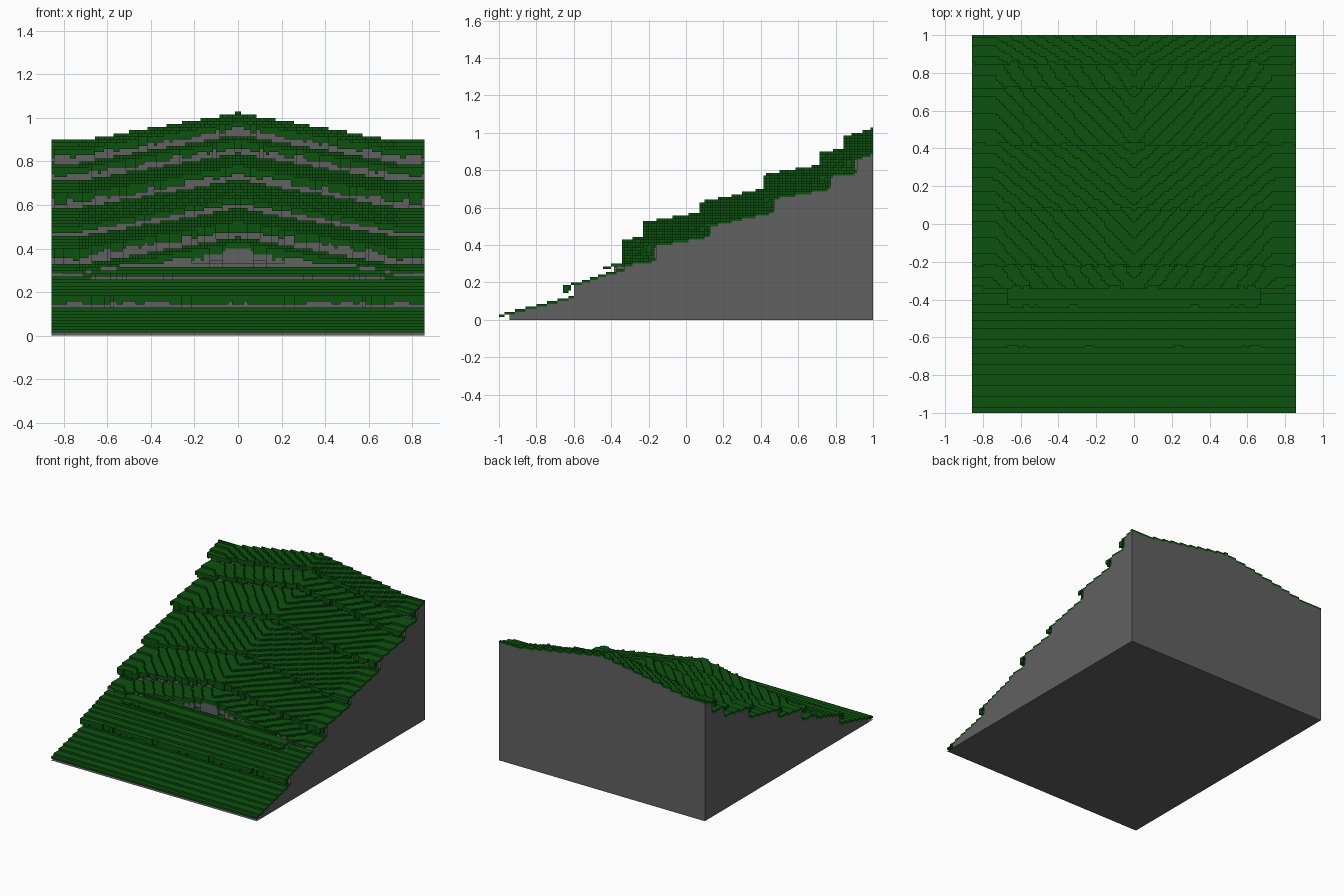
import bpy, random
from collections import defaultdict

if "Cube" in bpy.data.objects:
    bpy.data.objects.remove(bpy.data.objects["Cube"])

random.seed(4)
U = 1 / 70                 # size of one block
NX, NY = 60, 140           # half width and depth in blocks

# Terraces: lip y, height at lip, end y, height at end, on the central ridge?
TERRACES = [
    (-1.00, 0.03, -0.65, 0.115, False),
    (-0.65, 0.18, -0.44, 0.245, False),
    (-0.44, 0.285, -0.34, 0.305, False),
    (-0.34, 0.30, -0.23, 0.315, True),
    (-0.23, 0.395, 0.07, 0.445, True),
    (0.07, 0.50, 0.42, 0.575, True),
    (0.42, 0.65, 0.72, 0.70, True),
    (0.72, 0.77, 0.84, 0.785, True),
    (0.84, 0.85, 1.00, 0.895, True),
]


def height(t, x, y):
    y0, z0, y1, z1, ridge = t
    z = z0 + (z1 - z0) * (y - y0) / (y1 - y0)
    if ridge:
        z += 0.13 * max(0, 1 - abs(x) / 0.74)
    return max(0, round(z / U))


def fringe():
    """Ragged lip: tooth length and setback per block, mirrored in x."""
    out = []
    while len(out) < NX:
        n = random.choice((1, 2, 2, 3, 4))
        out += [(random.choice((0, 0, 1, 1, 2)), random.choice((0, 0, 0, 0, 1)))] * n
    return out


FRINGES = [fringe() for _ in TERRACES]


def column(i):
    """Block spans (low, high, lowest grass level) for every y at one x."""
    x = (i + 0.5) * U
    a = min(abs(i), abs(i + 1))
    lips = []
    for k, t in enumerate(TERRACES):
        if k == 2 and abs(x) > 0.67:
            continue
        setback = 0 if k == 0 else FRINGES[k][a][1]
        lips.append((round((t[0] + 1) / U) + setback, t, FRINGES[k][a][0]))
    cells = []
    for j in range(NY):
        y = (j + 0.5) * U - 1
        n = max(n for n, l in enumerate(lips) if l[0] <= j)
        j0, t, tooth = lips[n]
        top, back = height(t, x, y), j - j0
        ground = height(lips[n - 1][1], x, y) if n else 0
        gap = 0
        if back < 4 and top - ground >= 2:
            gap = 2 if back < 2 else 1
            gap = min(gap, top - ground - 1)
        if gap:
            # overhanging lip above a shallow undercut
            depth = 2 + tooth if back < 2 else 1
            low = max(ground + gap, top - depth) if top - ground < 7 else ground + gap
            spans = [(low, top, max(low, top - depth))]
            if ground > 0:
                spans.insert(0, (0, ground, ground - 1))
        else:
            spans = [(0, top, top - 1)]
        cells.append(spans)
    return cells


GRID = {i: column(i) for i in range(-NX, NX)}
meshes = {"grass": [], "rock": []}


def solid(i, j):
    if not (-NX <= i < NX and 0 <= j < NY):
        return set()
    return {z for lo, hi, g in GRID[i][j] for z in range(lo, hi)}


SOLID = {(i, j): solid(i, j) for i in range(-NX, NX) for j in range(NY)}


def quad(kind, pts):
    meshes[kind].append([(x * U, y * U - 1, z * U) for x, y, z in pts])


# Collect exposed faces; those facing y or z are later merged along x
rows = defaultdict(list)
for i in range(-NX, NX):
    for j in range(NY):
        for lo, hi, g in GRID[i][j]:
            rows["top", j, hi, "grass"].append(i)
            if lo > 0:
                rows["under", j, lo, "grass" if lo >= g else "rock"].append(i)
            for name, dj in (("front", -1), ("back", 1)):
                other = SOLID.get((i, j + dj), set())
                for z in range(lo, hi):
                    if z not in other:
                        rows[name, j, z, "grass" if z >= g else "rock"].append(i)
            for d in (-1, 1):
                other = SOLID.get((i + d, j), set())
                x = i if d < 0 else i + 1
                for a, b, kind in ((lo, g, "rock"), (g, hi, "grass")):
                    start = None
                    for z in range(a, b + 1):
                        show = z < b and z not in other
                        if show and start is None:
                            start = z
                        if not show and start is not None:
                            p = [(x, j, start), (x, j + 1, start), (x, j + 1, z), (x, j, z)]
                            quad(kind, p if d > 0 else p[::-1])
                            start = None

for (name, j, z, kind), xs in rows.items():
    xs = sorted(xs)
    a = 0
    for n in range(len(xs)):
        if n + 1 < len(xs) and xs[n + 1] == xs[n] + 1:
            continue
        l, r = xs[a], xs[n] + 1
        a = n + 1
        if name in ("top", "under"):
            p = [(l, j, z), (r, j, z), (r, j + 1, z), (l, j + 1, z)]
            quad(kind, p if name == "top" else p[::-1])
        else:
            y = j if name == "front" else j + 1
            p = [(l, y, z), (r, y, z), (r, y, z + 1), (l, y, z + 1)]
            quad(kind, p if name == "front" else p[::-1])

# Flat base of the hill
quad("rock", [(-NX, 0, 0), (-NX, NY, 0), (NX, NY, 0), (NX, 0, 0)])

COLOURS = {"grass": ("grass green", (0.004, 0.085, 0.005, 1)),
           "rock": ("stone grey", (0.12, 0.12, 0.12, 1))}
for kind, quads in meshes.items():
    index, faces = {}, []
    for q in quads:
        faces.append([index.setdefault(tuple(round(c, 5) for c in p), len(index)) for p in q])
    me = bpy.data.meshes.new(kind)
    me.from_pydata(list(index), [], faces)
    me.update()
    mat = bpy.data.materials.new(COLOURS[kind][0])
    mat.diffuse_color = COLOURS[kind][1]
    mat.use_nodes = True
    mat.node_tree.nodes["Principled BSDF"].inputs["Base Color"].default_value = mat.diffuse_color
    me.materials.append(mat)
    ob = bpy.data.objects.new("hill_" + kind, me)
    bpy.context.collection.objects.link(ob)
